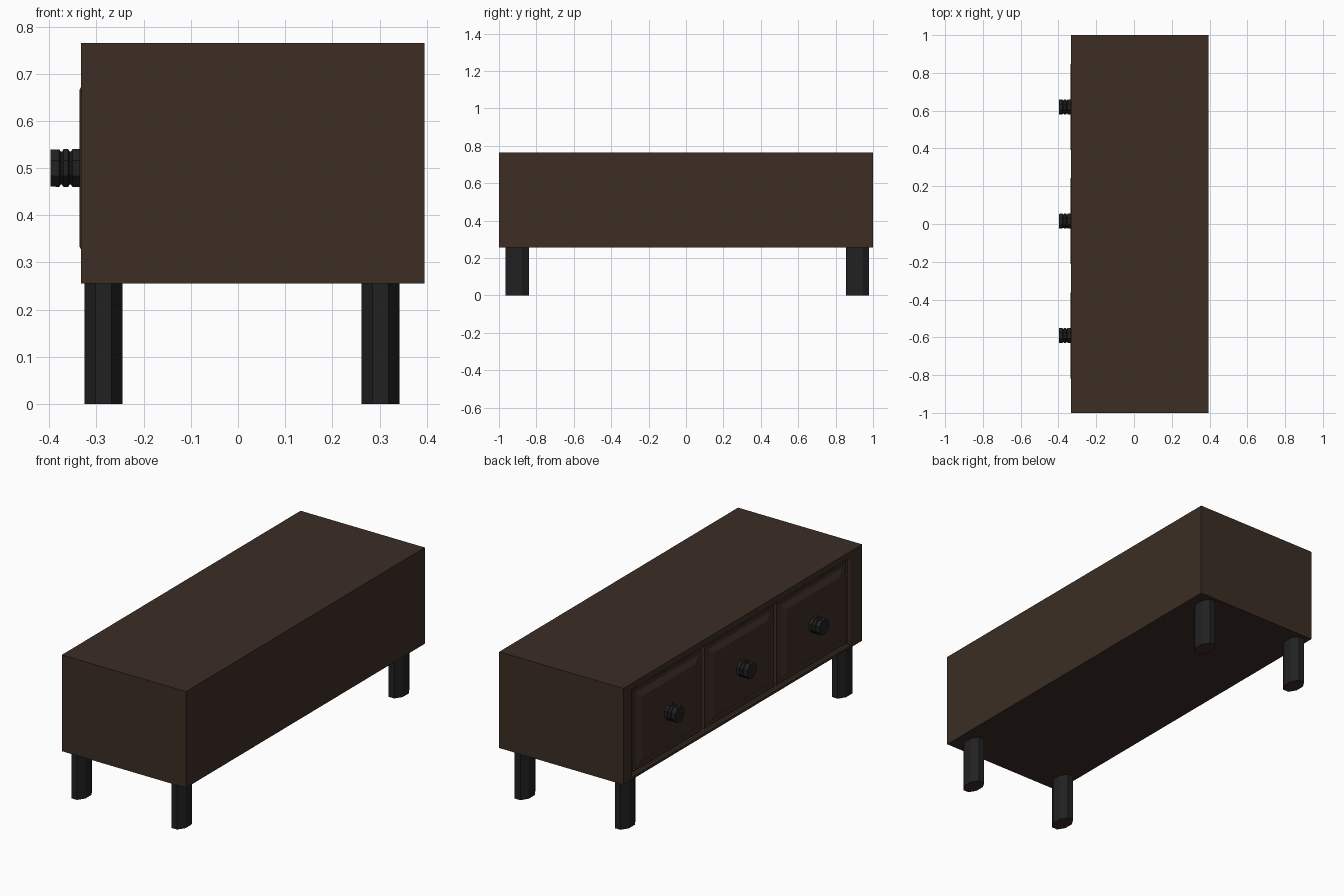
import bpy, bmesh, math
from mathutils import Matrix

if "Cube" in bpy.data.objects:
    bpy.data.objects.remove(bpy.data.objects["Cube"])


def material(name, rgb):
    m = bpy.data.materials.new(name)
    m.diffuse_color = (*rgb, 1)
    m.use_nodes = True
    m.node_tree.nodes["Principled BSDF"].inputs["Base Color"].default_value = m.diffuse_color
    return m


WOOD = material("dark brown wood", (0.045, 0.027, 0.018))
BLACK = material("black metal", (0.0155, 0.0155, 0.0155))


def make(name, bm, *mats):
    bmesh.ops.recalc_face_normals(bm, faces=bm.faces)
    me = bpy.data.meshes.new(name)
    bm.to_mesh(me)
    bm.free()
    for m in mats:
        me.materials.append(m)
    ob = bpy.data.objects.new(name, me)
    bpy.context.collection.objects.link(ob)
    return ob


def loft(bm, rings):
    """Skin closed rings of equal point count and cap both ends."""
    loops = [[bm.verts.new(p) for p in r] for r in rings]
    n = len(loops[0])
    for a, b in zip(loops, loops[1:]):
        for i in range(n):
            bm.faces.new((a[i], a[(i + 1) % n], b[(i + 1) % n], b[i]))
    bm.faces.new(loops[0][::-1])
    bm.faces.new(loops[-1])


def rect(x, cy, cz, hy, hz):
    return [(x, cy + sy * hy, cz + sz * hz)
            for sy, sz in ((-1, -1), (1, -1), (1, 1), (-1, 1))]


# Cabinet body with a lipped recess in its -x face
bm = bmesh.new()
loft(bm, [rect(0.395, 0, 0.51, 1.0, 0.255),
          rect(-0.333, 0, 0.51, 1.0, 0.255),
          rect(-0.333, 0.015, 0.50, 0.917, 0.232),
          rect(-0.325, 0.015, 0.50, 0.905, 0.224),
          rect(-0.295, 0.015, 0.50, 0.905, 0.224)])
make("cabinet_body", bm, WOOD)

for i, y in enumerate((0.62, 0.015, -0.59)):
    # Drawer front with a raised bevelled panel
    bm = bmesh.new()
    loft(bm, [rect(-0.29, y, 0.5, 0.292, 0.216),
              rect(-0.322, y, 0.5, 0.292, 0.216),
              rect(-0.322, y, 0.5, 0.258, 0.194),
              rect(-0.336, y, 0.5, 0.225, 0.166)])
    make(f"drawer_front_{i + 1}", bm, WOOD)

    # Ridged octagonal knob
    profile = [(-0.330, 0.040), (-0.351, 0.040), (-0.354, 0.035), (-0.357, 0.035),
               (-0.360, 0.040), (-0.370, 0.040), (-0.373, 0.035), (-0.376, 0.035),
               (-0.379, 0.040), (-0.397, 0.039)]
    angles = [math.pi / 8 + k * math.pi / 4 for k in range(8)]
    s = 1 / math.cos(math.pi / 8)
    bm = bmesh.new()
    loft(bm, [[(x, y + r * s * math.cos(a), 0.5 + r * s * math.sin(a)) for a in angles]
              for x, r in profile])
    make(f"knob_{i + 1}", bm, BLACK)

# Oval eight-sided legs with wooden undersides
for xn, x in (("left", -0.285), ("right", 0.302)):
    for yn, y in (("front", -0.902), ("back", 0.917)):
        bm = bmesh.new()
        loft(bm, [[(x + 0.040 * s * math.cos(a), y + 0.0625 * s * math.sin(a), z)
                   for a in angles] for z in (0, 0.258)])
        for f in bm.faces:
            if f.calc_center_median().z < 0.001:
                f.material_index = 1
        make(f"{yn}_{xn}_leg", bm, BLACK, WOOD)
